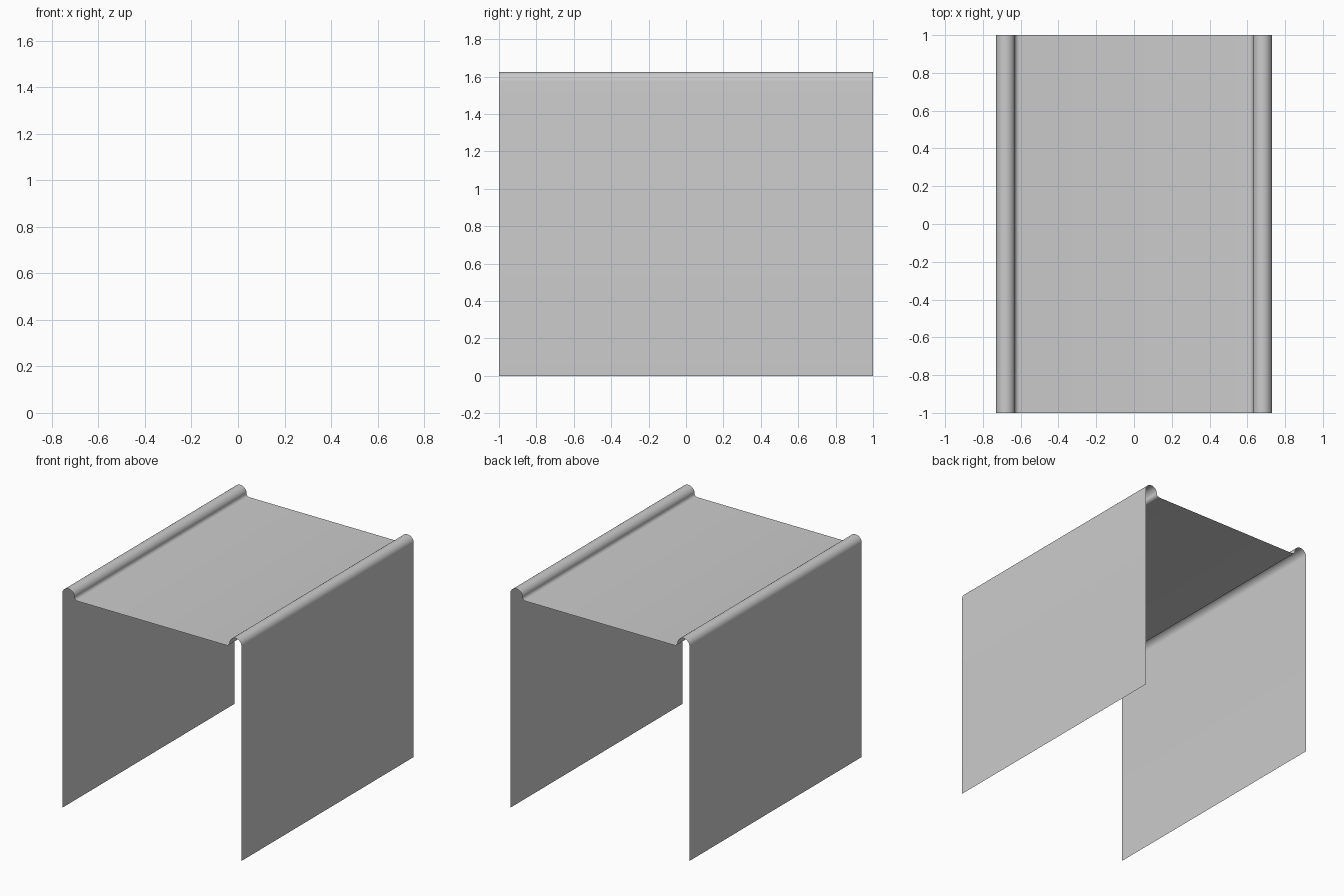
import bpy, bmesh
from math import cos, sin, radians

if "Cube" in bpy.data.objects:
    bpy.data.objects.remove(bpy.data.objects["Cube"])


def arc(cx, cz, r, a0, a1, n):
    return [(cx + r * cos(radians(a0 + (a1 - a0) * i / n)),
             cz + r * sin(radians(a0 + (a1 - a0) * i / n))) for i in range(n + 1)]


# Half profile: side panel, rolled rim, small fillet into the flat top
half = [(0.73, 0.0)]
half += arc(0.68, 1.575, 0.05, 0, 170, 14)
half += arc(0.606, 1.578, 0.025, 0, -90, 6)
profile = half + [(-x, z) for x, z in reversed(half)]

# Single thin sheet swept along y
bm = bmesh.new()
front = [bm.verts.new((x, -1, z)) for x, z in profile]
back = [bm.verts.new((x, 1, z)) for x, z in profile]
for i in range(len(profile) - 1):
    bm.faces.new((front[i], back[i], back[i + 1], front[i + 1]))
mesh = bpy.data.meshes.new("bent_sheet_table")
bm.to_mesh(mesh)
bm.free()
table = bpy.data.objects.new("bent_sheet_table", mesh)
bpy.context.collection.objects.link(table)

bpy.context.view_layer.objects.active = table
table.select_set(True)
bpy.ops.object.shade_smooth_by_angle(angle=radians(40))
